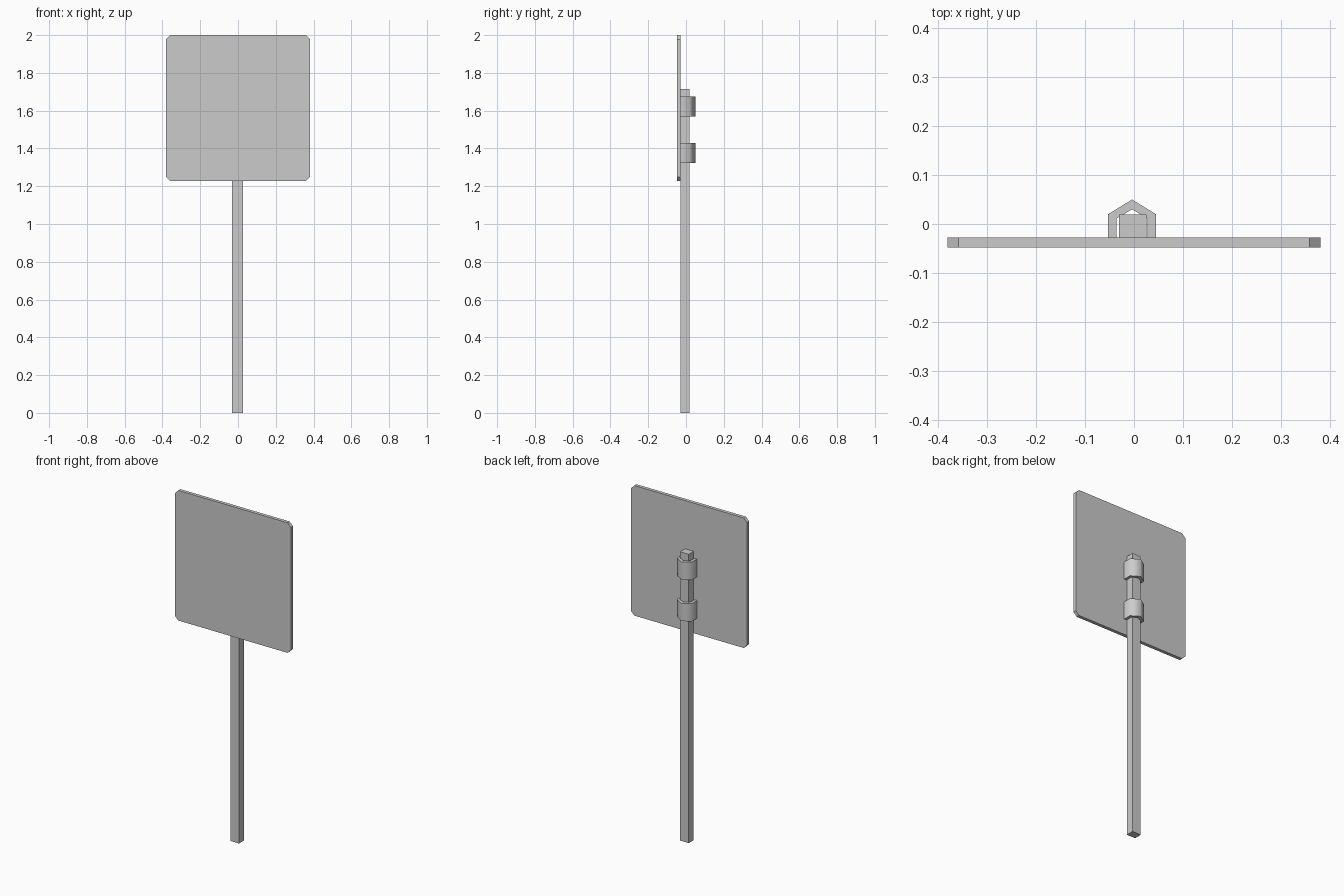
import bpy, bmesh, math

if "Cube" in bpy.data.objects:
    bpy.data.objects.remove(bpy.data.objects["Cube"])


def prism(name, outline, axis, start, depth, smooth=False):
    """Extrude a closed 2D outline along the y or z axis."""
    bm = bmesh.new()
    if axis == 'Z':
        verts = [bm.verts.new((a, b, start)) for a, b in outline]
        offset = (0, 0, depth)
    else:
        verts = [bm.verts.new((a, start, b)) for a, b in outline]
        offset = (0, depth, 0)
    face = bm.faces.new(verts)
    ext = bmesh.ops.extrude_face_region(bm, geom=[face], use_keep_orig=True)
    moved = [g for g in ext['geom'] if isinstance(g, bmesh.types.BMVert)]
    bmesh.ops.translate(bm, verts=moved, vec=offset)
    bmesh.ops.recalc_face_normals(bm, faces=bm.faces)
    mesh = bpy.data.meshes.new(name)
    bm.to_mesh(mesh)
    bm.free()
    obj = bpy.data.objects.new(name, mesh)
    bpy.context.collection.objects.link(obj)
    if smooth:
        bpy.ops.object.select_all(action='DESELECT')
        obj.select_set(True)
        bpy.context.view_layer.objects.active = obj
        bpy.ops.object.shade_smooth_by_angle(angle=math.radians(70))
    return obj


# sign panel: square plate with clipped corners
W, Z0, Z1, C = 0.381, 1.228, 2.0, 0.022
prism("sign_panel",
      [(-W + C, Z0), (W - C, Z0), (W, Z0 + C), (W, Z1 - C),
       (W - C, Z1), (-W + C, Z1), (-W, Z1 - C), (-W, Z0 + C)],
      'Y', -0.048, 0.02)

# square post, standing against the back of the panel
prism("post", [(-0.031, -0.028), (0.026, -0.028), (0.026, 0.019), (-0.031, 0.019)],
      'Z', 0.0, 1.714)

# two pointed straps holding the post to the panel
CX = -0.004
half = [(0.049, -0.028), (0.049, 0.02), (0, 0.05)]
inner = [(0, 0.03), (0.032, 0.011), (0.032, -0.028)]
outline = [(CX + x, y) for x, y in half]
outline += [(CX - x, y) for x, y in reversed(half[:2])]
outline += [(CX - x, y) for x, y in reversed(inner)]
outline += [(CX + x, y) for x, y in inner[1:]]
for name, z in (("lower_strap", 1.322), ("upper_strap", 1.568)):
    prism(name, outline, 'Z', z, 0.106, smooth=True)
